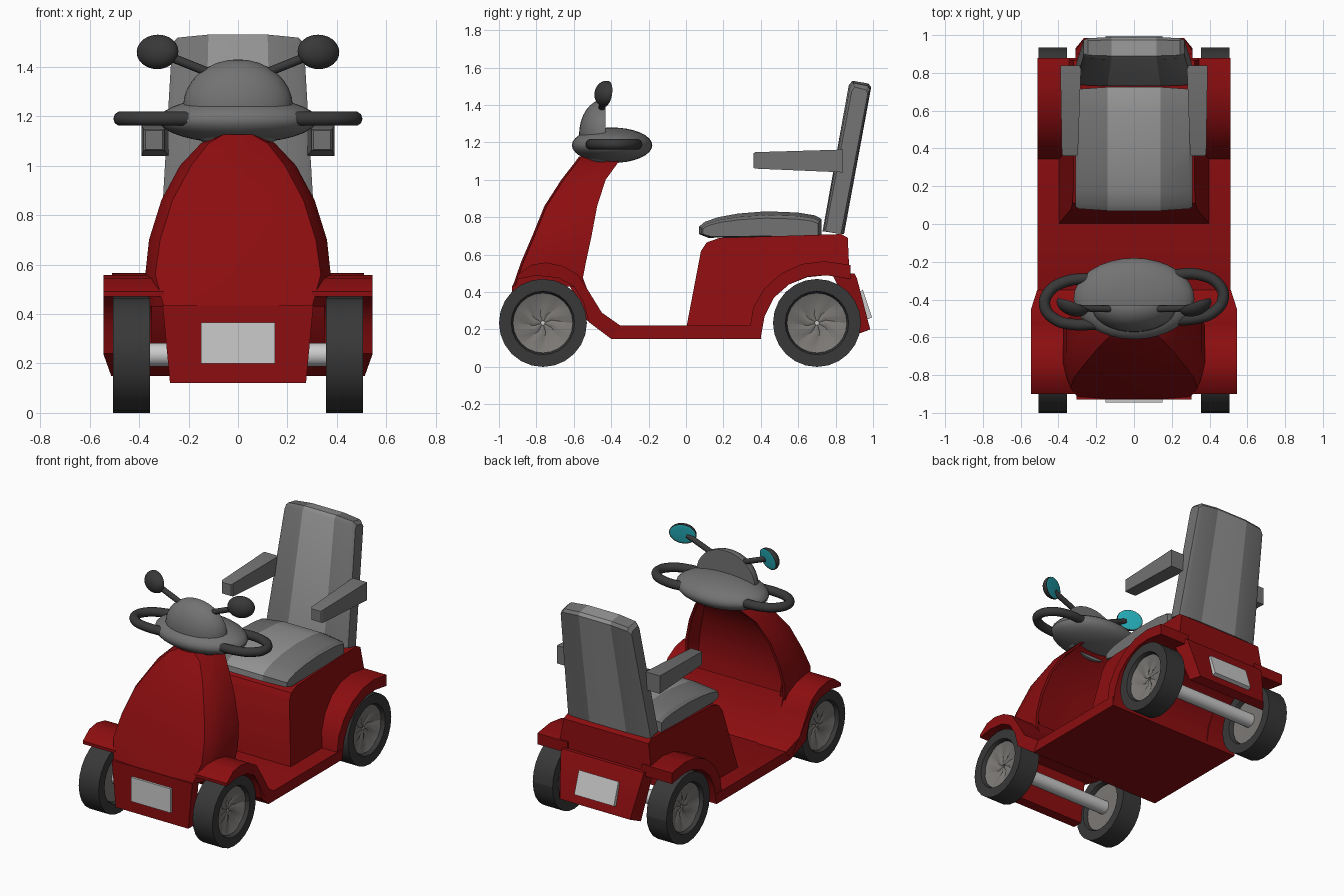
import bpy, bmesh, math
from mathutils import Matrix, Vector

if "Cube" in bpy.data.objects:
    bpy.data.objects.remove(bpy.data.objects["Cube"])


def material(name, rgb):
    m = bpy.data.materials.new(name)
    m.diffuse_color = (*rgb, 1)
    m.use_nodes = True
    m.node_tree.nodes["Principled BSDF"].inputs["Base Color"].default_value = m.diffuse_color
    return m


RED = material("red_paint", (0.26, 0.004, 0.005))
DARK = material("dark_rubber", (0.04, 0.04, 0.04))
GREY = material("seat_grey", (0.17, 0.17, 0.17))
LIGHT = material("seat_stripe", (0.29, 0.29, 0.29))
RIM = material("rim_grey", (0.2, 0.19, 0.18))
PALE = material("pale_plate", (0.6, 0.6, 0.6))
TEAL = material("mirror_teal", (0.02, 0.45, 0.52))


def finish(name, bm, mat, mirror=False, smooth=30):
    bmesh.ops.recalc_face_normals(bm, faces=bm.faces)
    me = bpy.data.meshes.new(name)
    bm.to_mesh(me)
    bm.free()
    ob = bpy.data.objects.new(name, me)
    bpy.context.collection.objects.link(ob)
    me.materials.append(mat)
    if mirror:
        mod = ob.modifiers.new("mirror", 'MIRROR')
        mod.use_mirror_merge = False
    if smooth:
        bpy.ops.object.select_all(action='DESELECT')
        ob.select_set(True)
        bpy.context.view_layer.objects.active = ob
        bpy.ops.object.shade_smooth_by_angle(angle=math.radians(smooth))
    return ob


def loft(name, rings, mat, mirror=False, smooth=30, caps=True):
    """Skin a list of equal-length closed rings."""
    bm = bmesh.new()
    vs = [[bm.verts.new(p) for p in r] for r in rings]
    n = len(rings[0])
    for a, b in zip(vs, vs[1:]):
        for i in range(n):
            j = (i + 1) % n
            bm.faces.new((a[i], a[j], b[j], b[i]))
    if caps:
        bm.faces.new(vs[0])
        bm.faces.new(vs[-1])
    return finish(name, bm, mat, mirror, smooth)


def prism(name, prof, x0, x1, mat, mirror=False):
    """Extrude a (y, z) profile across x; x0 and x1 may depend on y and z."""
    f = lambda x, p: x(*p) if callable(x) else x
    return loft(name, [[(f(x, p), *p) for p in prof] for x in (x0, x1)], mat, mirror)


def ellipsoid(name, c, r, mat, cut=None, mirror=False, tilt=0, yaw=0):
    bm = bmesh.new()
    bmesh.ops.create_uvsphere(bm, u_segments=32, v_segments=16, radius=1)
    if cut is not None:
        res = bmesh.ops.bisect_plane(bm, geom=bm.verts[:] + bm.edges[:] + bm.faces[:],
                                     plane_co=(0, cut, 0), plane_no=(0, 1, 0), clear_outer=True)
        bmesh.ops.contextual_create(bm, geom=[e for e in res['geom_cut'] if isinstance(e, bmesh.types.BMEdge)])
    bm.transform(Matrix.Translation(c) @ Matrix.Rotation(yaw, 4, 'Z') @ Matrix.Rotation(tilt, 4, 'X')
                 @ Matrix.Diagonal((*r, 1)))
    return finish(name, bm, mat, mirror)


def rod(name, a, b, r, mat, mirror=False):
    a, b = Vector(a), Vector(b)
    bm = bmesh.new()
    bmesh.ops.create_cone(bm, cap_ends=True, segments=16, radius1=r, radius2=r, depth=(b - a).length)
    bm.transform(Matrix.Translation((a + b) / 2) @ (b - a).to_track_quat('Z', 'Y').to_matrix().to_4x4())
    return finish(name, bm, mat, mirror)


def stripe(ob):
    """Paint the middle panel of a seat part lighter."""
    ob.data.materials.append(LIGHT)
    for p in ob.data.polygons:
        p.material_index = int(abs(p.center.x) < .05)


# Wheels and axles
def lathe(name, prof, y, z, mat, n=24, swirl=None):
    rings = []
    for k in range(n):
        ring = []
        for i, (r, x) in enumerate(prof):
            turn, dip = swirl[i] if swirl else (0, 0)
            ang = 2 * math.pi * k / n + turn
            ring.append((x - dip * (k % 3 == 0), y + r * math.cos(ang), z + r * math.sin(ang)))
        rings.append(ring)
    return loft(name, rings + rings[:1], mat, True, 30, caps=False)


for end, y in (("front", -0.765), ("rear", 0.70)):
    lathe(end + "_tyre", [(.16, .375), (.17, .356), (.235, .356), (.235, .506), (.17, .506), (.16, .485)],
          y, .235, DARK)
    lathe(end + "_rim", [(.168, .485), (.15, .478), (.05, .46), (.01, .457), (.01, .39), (.168, .385)],
          y, .235, RIM, swirl=[(0, 0), (0, .008), (.3, .008), (.3, 0), (0, 0), (0, 0)])
    rod(end + "_axle", (-.4, y, .235), (.4, y, .235), .047, PALE)

# Floor pan and the sloping toe board
prism("floor", [(-.40, .15), (.40, .15), (.40, .22), (-.36, .22), (-.42, .20)], -.512, .512, RED)
prism("toe_board", [(-.56, .50), (-.53, .42), (-.45, .29), (-.36, .22), (-.40, .15), (-.53, .25), (-.62, .43)],
      -.35, .35, RED)

# Front shield: stacked sections, hollowed at the back
rows = [  # z, half width, front half width, front y, back y, hollow depth
    (.43, .36, .30, -.915, -.56, 0), (.56, .375, .335, -.87, -.535, .05), (.70, .36, .315, -.81, -.505, .08),
    (.86, .31, .265, -.745, -.475, .08), (1.0, .235, .19, -.655, -.43, .06), (1.09, .15, .12, -.585, -.365, .04),
    (1.125, .08, .06, -.56, -.345, .02)]
sections = []
for z, w, wf, yf, yb, d in rows:
    half = [(wf * .5, yf - .012), (wf, yf), ((w + wf) / 2, yf + .05), (w, yf + .13),
            (w, yb), (w - .02, yb), (w * .85, yb - d), (w * .4, yb - d * 1.2)]
    sections.append([(x, y, z) for x, y in half] + [(-x, y, z) for x, y in reversed(half)])
loft("front_shield", sections, RED)

# Front bumper and plate
loft("front_bumper", [[(-w, -.93, z), (w, -.93, z), (w, -.86, z), (-w, -.86, z)]
                      for z, w in ((.12, .275), (.435, .305))], RED)
prism("front_plate", [(-.945, .20), (-.92, .20), (-.92, .365), (-.945, .365)], -.15, .15, PALE)

# Mudguards
prism("front_mudguard",
      [(-.90, .49), (-.83, .545), (-.75, .558), (-.66, .54), (-.58, .495), (-.53, .42),
       (-.45, .29), (-.35, .22), (-.40, .15), (-.52, .24), (-.55, .35), (-.60, .43), (-.68, .475), (-.80, .488),
       (-.90, .47)],
      .30, lambda y, z: .545 if y < -.44 else .513, RED, True)
prism("rear_mudguard",
      [(.34, .20), (.36, .32), (.42, .42), (.51, .50), (.62, .55), (.74, .565), (.88, .545), (.88, .47), (.75, .49),
       (.65, .483), (.55, .44), (.47, .37), (.42, .27), (.40, .16)], .28, .51, RED, True)

# Rear body under the seat
side = lambda y, z: .40 - .16 * (z - .2)
prism("rear_body",
      [(0, .2), (.08, .62), (.11, .665), (.18, .69), (.83, .71), (.865, .69), (.875, .47), (.75, .49),
       (.65, .48), (.55, .44), (.47, .37), (.41, .27), (.40, .2)],
      lambda y, z: -side(y, z), side, RED)

# Rear bumper and plate
tail = lambda y, z: .31 if y < .95 else .265
prism("rear_bumper", [(.78, .50), (.90, .50), (.915, .47), (.985, .20), (.93, .18)],
      lambda y, z: -tail(y, z), tail, RED)
prism("rear_plate", [(.93, .40), (.945, .415), (.995, .265), (.96, .25)], -.15, .15, PALE)

# Seat cushion: light middle panel with gently sloping sides
cushion = [(.07, .71), (.07, .75), (.10, .775), (.17, .80), (.28, .82), (.43, .832), (.60, .825), (.69, .81),
           (.725, .79), (.725, .70), (.12, .69)]
stripe(loft("seat_cushion", [[(x, .4 + (y - .4) * (1 - (1 - s) * .2), .71 + (z - .71) * s) for y, z in cushion]
                             for x, s in ((-.31, .7), (-.29, .84), (-.14, 1), (.14, 1), (.29, .84), (.31, .7))],
            GREY))

# Backrest, narrowing and leaning back
back = [(.73, .725), (.845, .71), (.99, 1.495), (.975, 1.515), (.89, 1.53), (.87, 1.505)]


def back_point(x, s, y, z):
    mid = .785 + .18 * (z - .72)
    return (x * (1 - .18 * (z - .72)), mid + (y - mid) * s, z - (1 - s) * .12 * (z > 1.2))


stripe(loft("backrest", [[back_point(x, s, y, z) for y, z in back]
                         for x, s in ((-.312, .72), (-.285, .9), (-.14, 1), (.14, 1), (.285, .9), (.312, .72))],
            GREY))

# Armrests
loft("armrest", [[(xa, y, z0), (xb, y, z0), (xb, y, z1), (xa, y, z1)] for y, xa, xb, z0, z1 in
                 ((.36, .305, .375, 1.065, 1.142), (.37, .297, .382, 1.06, 1.148), (.84, .28, .39, 1.04, 1.162))],
     GREY, True)

# Steering console and dashboard dome
ellipsoid("steering_console", (0, -.395, 1.185), (.32, .215, .095), GREY)
ellipsoid("dashboard_dome", (0, -.44, 1.24), (.222, .132, .19), GREY, cut=.08)

# Looped handlebars, turned slightly
cu = bpy.data.curves.new("handlebar", 'CURVE')
cu.dimensions = '3D'
cu.bevel_depth = .03
cu.bevel_resolution = 3
cu.resolution_u = 5
cu.use_fill_caps = True
sp = cu.splines.new('BEZIER')
path = [(.20, .125), (.35, .12), (.45, .065), (.473, -.01), (.42, -.08), (.33, -.11), (.20, -.115)]
sp.bezier_points.add(len(path) - 1)
for bp, (x, y) in zip(sp.bezier_points, path):
    bp.co = (x, y, 0)
    bp.handle_left_type = bp.handle_right_type = 'AUTO'
cu.materials.append(DARK)
bar = bpy.data.objects.new("handlebar", cu)
bpy.context.collection.objects.link(bar)
bar.location = (0, -.405, 1.19)
bar.rotation_euler.z = .05
bar.modifiers.new("mirror", 'MIRROR').use_mirror_merge = False

# Mirrors on stalks, angled inward
rod("mirror_stalk", (.10, -.45, 1.37), (.30, -.445, 1.45), .018, DARK, True)
ellipsoid("mirror_shell", (.325, -.43, 1.46), (.088, .055, .07), DARK, cut=.1, mirror=True, tilt=-.15, yaw=.35)
ellipsoid("mirror_glass", (.323, -.425, 1.461), (.083, .004, .066), TEAL, mirror=True, tilt=-.15, yaw=.35)
